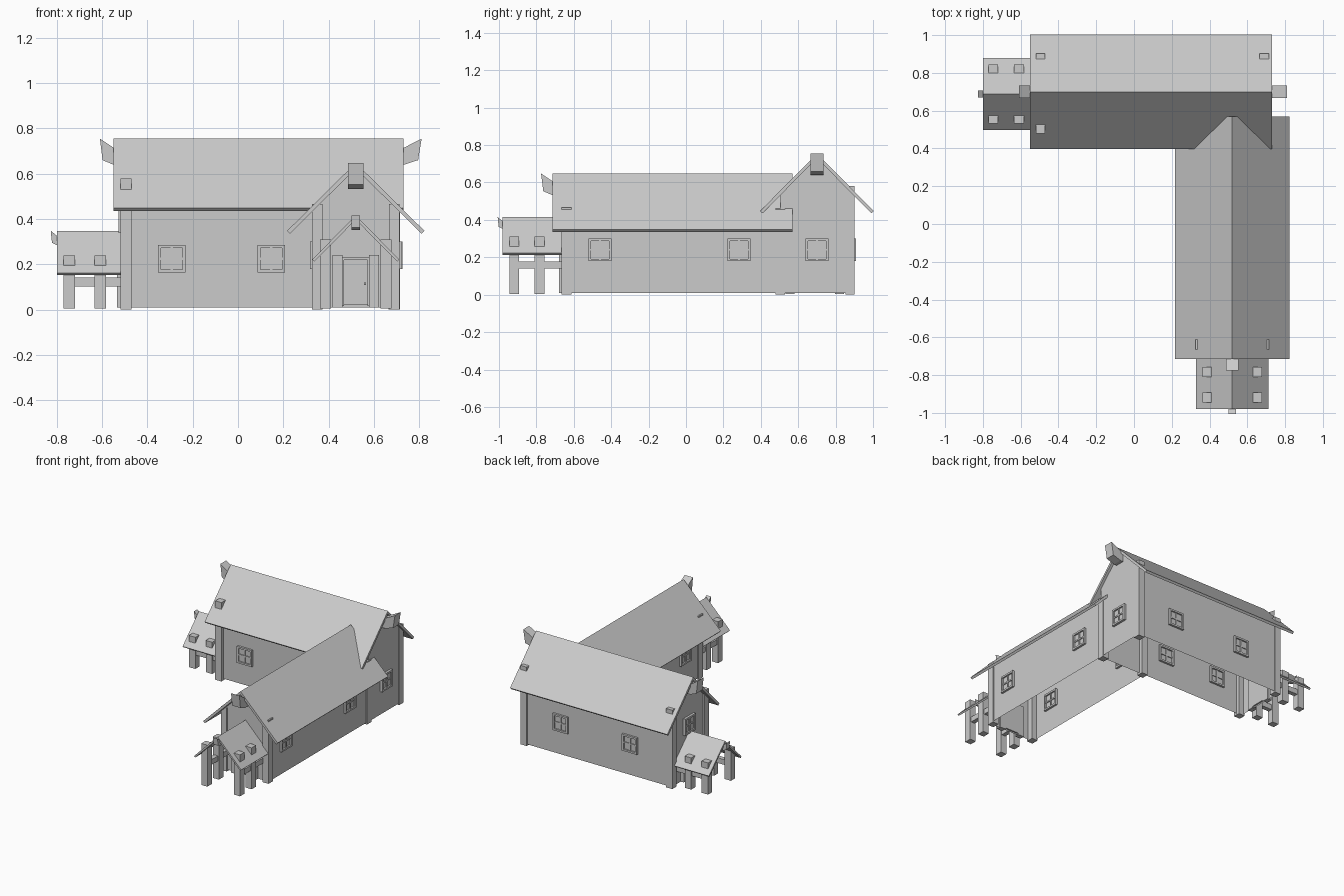
import bpy, bmesh

if "Cube" in bpy.data.objects:
    bpy.data.objects.remove(bpy.data.objects["Cube"])

# Each wing is built in local (u, v, z): u runs along the ridge towards its porch,
# v runs across the wing. These map local space to the world.
def long_wing(u, v, z): return (-u, v + 0.70, z)
def front_wing(u, v, z): return (v + 0.52, -u, z)


def finish(name, bm):
    bmesh.ops.recalc_face_normals(bm, faces=bm.faces)
    me = bpy.data.meshes.new(name)
    bm.to_mesh(me)
    bm.free()
    ob = bpy.data.objects.new(name, me)
    bpy.context.collection.objects.link(ob)
    return ob


def prism(name, m, a, b, pts, axis='u', open_bottom=False):
    """Extrude a profile along u (profile in v,z) or along v (profile in u,z)."""
    bm = bmesh.new()
    place = (lambda t, p: m(t, p[0], p[1])) if axis == 'u' else (lambda t, p: m(p[0], t, p[1]))
    rings = [[bm.verts.new(place(t, p)) for p in pts] for t in (a, b)]
    n = len(pts)
    bm.faces.new(rings[0])
    bm.faces.new(rings[1])
    for i in range(n):
        j = (i + 1) % n
        bm.faces.new((rings[0][i], rings[0][j], rings[1][j], rings[1][i]))
    bmesh.ops.recalc_face_normals(bm, faces=bm.faces)
    if open_bottom:
        low = [f for f in bm.faces if all(v.co.z < 0.02 for v in f.verts)]
        bmesh.ops.delete(bm, geom=low, context='FACES_ONLY')
        me = bpy.data.meshes.new(name)
        bm.to_mesh(me)
        bm.free()
        ob = bpy.data.objects.new(name, me)
        bpy.context.collection.objects.link(ob)
        return ob
    return finish(name, bm)


def box(name, m, u0, u1, v0, v1, z0, z1):
    return prism(name, m, u0, u1, [(v0, z0), (v1, z0), (v1, z1), (v0, z1)])


def roof(name, m, u0, u1, ridge, half, eave, t, cv=0.0):
    prism(name, m, u0, u1, [(cv - half, eave), (cv, ridge), (cv + half, eave),
                            (cv + half - t * .5, eave - t * .5), (cv, ridge - t),
                            (cv - half + t * .5, eave - t * .5)])


def ridge_end(name, m, e, d, ridge, length, s=1.0, cv=0.0):
    """Flared beam end under the ridge, pointing along d."""
    pts = [(-.04 * s, -.115 * s), (-.04 * s, -.05 * s), (0, -.04 * s),
           (length, 0), (length * .8, -.095 * s), (0, -.115 * s)]
    prism(name, m, cv - .034 * s, cv + .034 * s,
          [(e + d * p, ridge + q) for p, q in pts], axis='v')


def window(m, c, side, z, along='u'):
    """Framed four-pane window; the wall plane is at `side` on the other axis."""
    def bar(part, a0, a1, z0, z1, t):
        if along == 'u':
            box(part, m, c + a0, c + a1, side - t, side + t, z + z0, z + z1)
        else:
            box(part, m, side - t, side + t, c + a0, c + a1, z + z0, z + z1)
    h, w = .061, .013
    for s in (-1, 1):
        a, b = sorted((s * h, s * (h - w)))
        bar("window_side", a, b, -h, h, .015)
        bar("window_rail", -h + w, h - w, a, b, .015)
    bar("window_mullion", -.005, .005, -h + w, h - w, .010)
    bar("window_crossbar", -h + w, h - w, -.005, .005, .010)
    bar("window_pane", -h + w, h - w, -h + w, h - w, .004)


def wing(m, back, front, ridge, hv, roof_back, roof_front, eave):
    # open-bottomed gabled walls and the main roof
    k = (ridge - eave) / .303
    side = ridge - .015 - hv * k
    prism("walls", m, back, front, [(-hv, .01), (hv, .01), (hv, side),
                                    (0, ridge - .015), (-hv, side)], open_bottom=True)
    roof("main_roof", m, roof_back, roof_front, ridge, .303, eave, .025)
    ridge_end("ridge_end", m, roof_front, 1, ridge, .06)


def porch(m, wall, end, ridge, half, eave, legs, leg_top, beam_z, cv):
    roof("porch_roof", m, wall, end, ridge, half, eave, .018, cv)
    ridge_end("porch_ridge_end", m, end, 1, ridge, .027, .55, cv)
    for s in (-1, 1):
        c = cv + s * .133
        for u in legs:
            box("porch_leg", m, u - .026, u + .026, c - .024, c + .024, .005, leg_top)
        box("porch_beam", m, wall, legs[1], c - .016, c + .016, beam_z, beam_z + .038)
        # posts flanking the door
        c = cv + s * .08
        box("door_post", m, wall - .01, wall + .025, c - .022, c + .022, .01, .24)
    # door, frame and knob
    box("door", m, wall - .01, wall + .008, cv - .052, cv + .052, .02, .22)
    for s in (-1, 1):
        c = cv + s * .056
        box("door_jamb", m, wall - .01, wall + .015, c - .005, c + .005, .015, .23)
    box("door_lintel", m, wall - .01, wall + .015, cv - .061, cv + .061, .22, .232)
    box("door_knob", m, wall, wall + .022, cv + .036, cv + .046, .108, .12)


# long wing, left to right along x
A = long_wing
wing(A, -.71, .51, .755, .195, -.73, .55, .448)
ridge_end("ridge_end", A, -.733, -1, .755, .078)
for u in (.495, -.69):
    box("corner_post", A, u - .025, u + .025, .152, .202, 0, .58)
box("corner_post", A, .47, .52, -.222, -.172, 0, .58)
box("corner_post", A, -.715, -.665, -.222, -.172, 0, .46)
for x in (-.293, .147):
    window(A, -x, -.195, .225)
for x in (.39, -.175):
    window(A, -x, .195, .24)
window(A, 0, -.712, .24, along='v')
window(A, 0, .512, .40, along='v')
porch(A, .51, .80, .348, .19, .162, (.608, .745), .238, .103, -.012)

# front wing, running forward along y
B = front_wing
wing(B, -.5, .655, .648, .187, -.57, .715, .348)
for v in (-.17, .17):
    box("corner_post", B, .612, .665, v - .024, v + .024, 0, .466)
box("corner_post", B, -.53, -.48, -.194, -.146, 0, .45)
for y in (-.46, .283):
    for s in (-1, 1):
        window(B, -y, s * .187, .24)
porch(B, .655, .98, .415, .192, .222, (.783, .918), .31, .14, 0)
